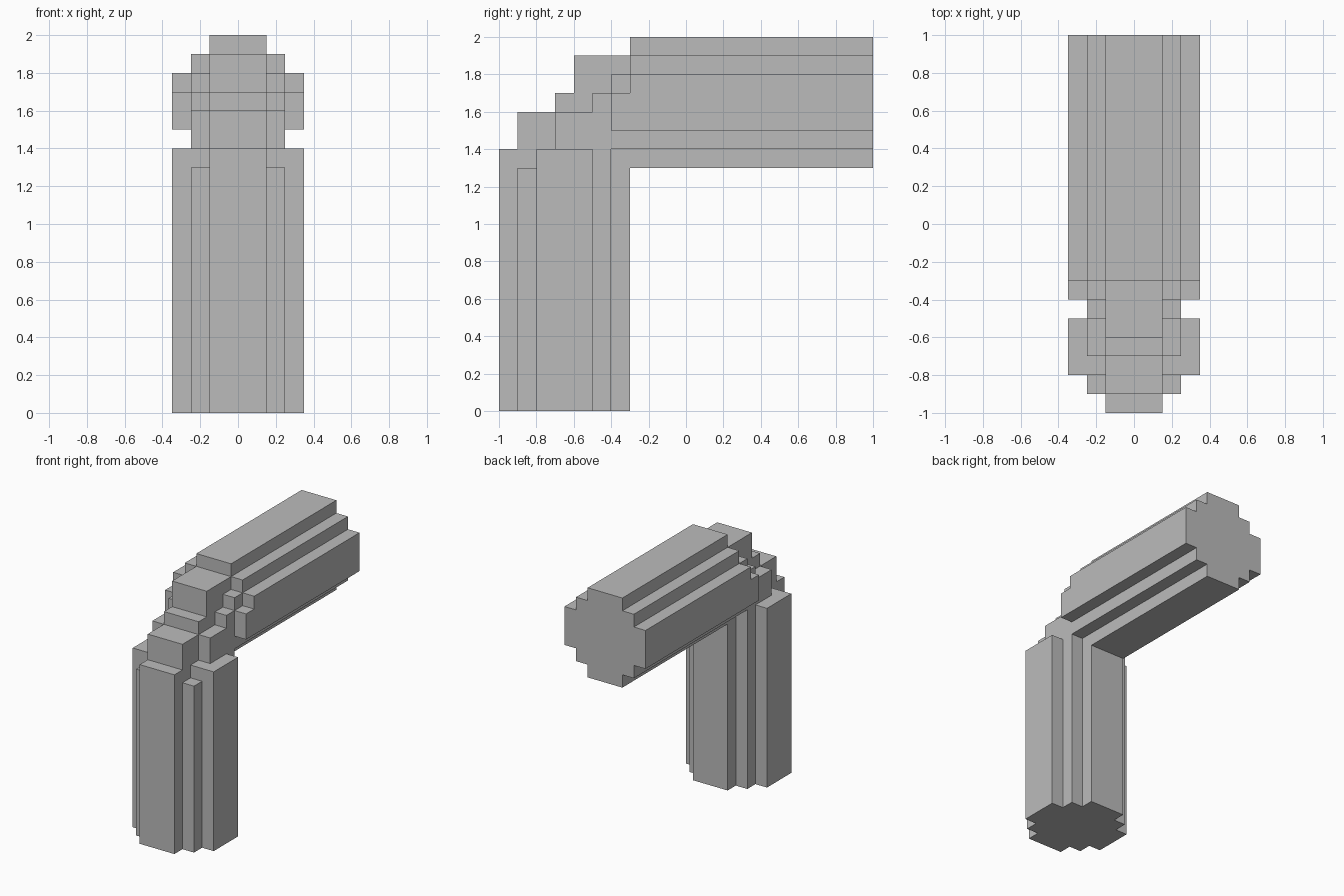
import bpy
import bmesh
from math import radians
from mathutils import Vector

cube = bpy.data.objects.get("Cube")
if cube:
    bpy.data.objects.remove(cube, do_unlink=True)

UNIT = 0.1

# Stepped layers, from the narrow core to the wide flanks.
# Each block: y start, y end, z start, z end, in units
core = [(0, 7, 0, 14), (1, 7, 14, 16), (3, 7, 16, 17), (4, 7, 17, 19), (7, 20, 13, 20)]
middle = [(1, 6, 0, 13), (2, 6, 0, 14), (3, 7, 14, 16), (5, 7, 16, 17),
          (6, 7, 14, 18), (7, 20, 14, 19)]
flank = [(2, 5, 0, 14), (6, 20, 15, 17), (7, 20, 15, 18)]

cells = set()
for reach, blocks in enumerate((core, middle, flank), start=1):
    for y0, y1, z0, z1 in blocks:
        cells.update((x, y, z) for x in range(-reach, reach + 1)
                     for y in range(y0, y1) for z in range(z0, z1))


def add_outer_faces(bm, cell):
    """Add the sides of a cell that have no neighbour."""
    centre = Vector(cell) + Vector((0, -9.5, 0.5))
    for axis in range(3):
        for sign in (-1, 1):
            normal = Vector((0, 0, 0))
            normal[axis] = sign
            if tuple(int(c + n) for c, n in zip(cell, normal)) in cells:
                continue
            u = Vector((0, 0, 0))
            u[(axis + 1) % 3] = 0.5
            v = normal.cross(u)
            mid = centre + normal * 0.5
            corners = (mid - u - v, mid + u - v, mid + u + v, mid - u + v)
            bm.faces.new([bm.verts.new(p * UNIT) for p in corners])


# Elbow pipe: one clean shell with flat faces
bm = bmesh.new()
for cell in sorted(cells):
    add_outer_faces(bm, cell)
bmesh.ops.remove_doubles(bm, verts=bm.verts, dist=UNIT * 0.01)
bmesh.ops.dissolve_limit(bm, angle_limit=radians(1), verts=bm.verts, edges=bm.edges)

mesh = bpy.data.meshes.new("elbow_pipe")
bm.to_mesh(mesh)
bm.free()
pipe = bpy.data.objects.new("elbow_pipe", mesh)
bpy.context.collection.objects.link(pipe)

# Plain grey
grey = bpy.data.materials.new("grey")
grey.use_nodes = True
colour = (0.5, 0.5, 0.5, 1)
grey.diffuse_color = colour
grey.node_tree.nodes["Principled BSDF"].inputs["Base Color"].default_value = colour
mesh.materials.append(grey)
